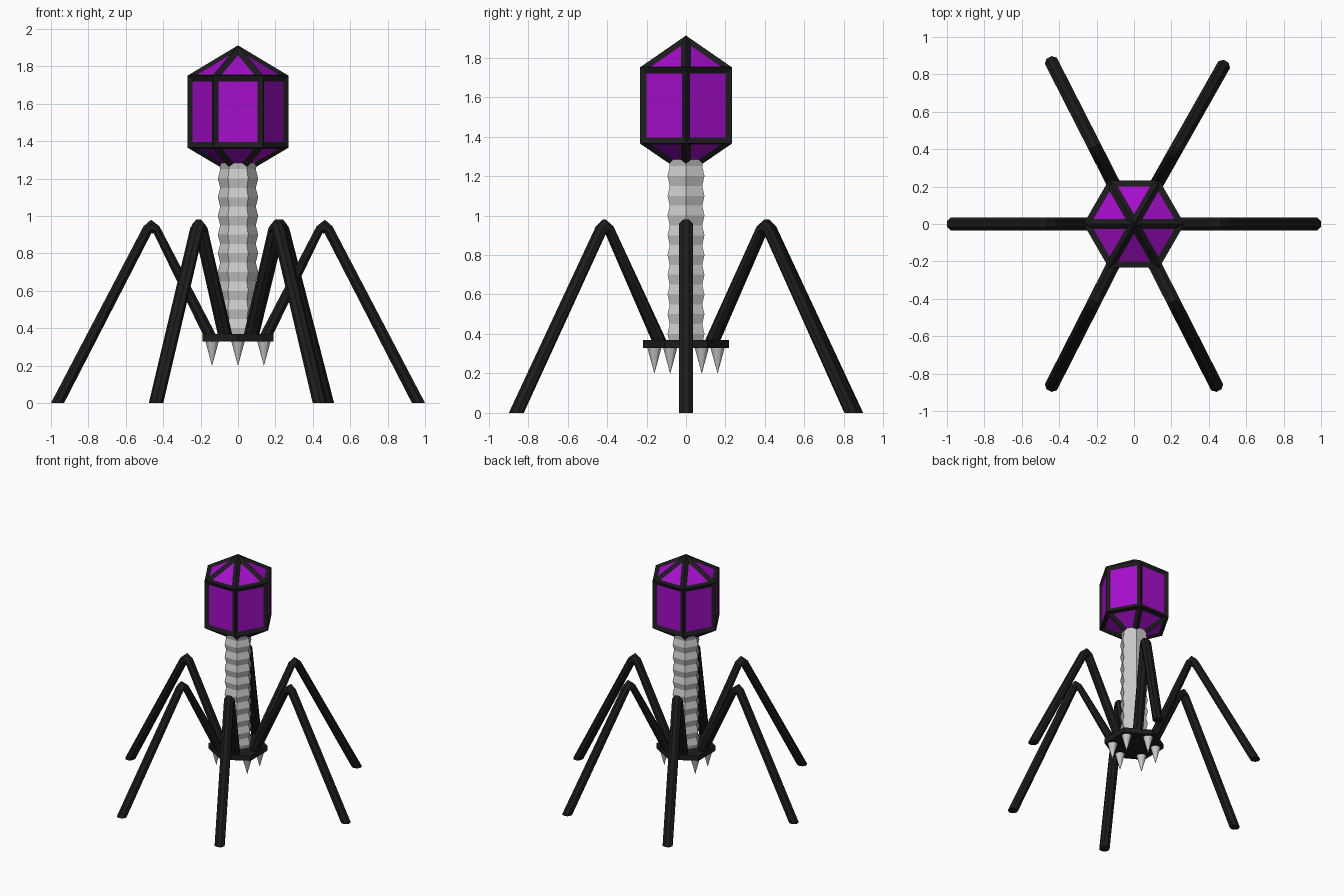
import bpy, bmesh
from math import cos, sin, pi, radians

if "Cube" in bpy.data.objects:
    bpy.data.objects.remove(bpy.data.objects["Cube"])


def material(name, rgb):
    m = bpy.data.materials.new(name)
    m.diffuse_color = (*rgb, 1)
    m.use_nodes = True
    m.node_tree.nodes["Principled BSDF"].inputs["Base Color"].default_value = m.diffuse_color
    return m


BLACK = material("black", (0.012, 0.012, 0.012))
PURPLE = material("purple", (0.38, 0.004, 0.6))


def finish(name, bm, *mats):
    bmesh.ops.recalc_face_normals(bm, faces=bm.faces)
    me = bpy.data.meshes.new(name)
    bm.to_mesh(me)
    bm.free()
    for m in mats:
        me.materials.append(m)
    ob = bpy.data.objects.new(name, me)
    bpy.context.collection.objects.link(ob)
    return ob


def loft(bm, rings):
    """Skin a list of closed point rings and cap the ends."""
    rows = [[bm.verts.new(p) for p in ring] for ring in rings]
    for a, b in zip(rows, rows[1:]):
        for i in range(len(a)):
            j = (i + 1) % len(a)
            bm.faces.new((a[i], a[j], b[j], b[i]))
    bm.faces.new(rows[0])
    bm.faces.new(rows[-1])
    return rows


def ngon(n, r, z, start=0.0):
    return [(r * cos(start + 2 * pi * i / n), r * sin(start + 2 * pi * i / n), z) for i in range(n)]


# Head: hexagonal prism with pointed ends, recessed purple panels in a black frame
bm = bmesh.new()
rows = loft(bm, [ngon(6, 0.27, 1.365), ngon(6, 0.27, 1.75)])
for cap in [f for f in bm.faces if len(f.verts) == 6]:
    top = cap.calc_center_median().z > 1.5
    apex = bmesh.ops.poke(bm, faces=[cap])["verts"][0]
    apex.co.z = 1.912 if top else 1.205
bmesh.ops.recalc_face_normals(bm, faces=bm.faces)
panels = list(bm.faces)
bmesh.ops.inset_individual(bm, faces=panels, thickness=0.031, depth=-0.014, use_even_offset=True)
for f in panels:
    f.material_index = 1
finish("head", bm, BLACK, PURPLE)

# Tail: ribbed hexagonal tube
bm = bmesh.new()
STEPS = 19
loft(bm, [ngon(6, 0.108 if i % 2 else 0.095, 0.35 + i * 0.95 / STEPS) for i in range(STEPS + 1)])
finish("ribbed_tail", bm)

# Base plate
bm = bmesh.new()
loft(bm, [ngon(6, 0.218, z, pi / 2) for z in (0.33, 0.37)])
finish("base_plate", bm, BLACK)

# Spikes under the plate
for i, (x, y) in enumerate(p[:2] for p in ngon(6, 0.16, 0, pi / 2)):
    bpy.ops.mesh.primitive_cone_add(vertices=12, radius1=0, radius2=0.038, depth=0.14,
                                    location=(x, y, 0.268))
    bpy.context.object.name = f"spike_{i + 1}"

# Legs: octagonal section; each pair is the outer and inner edge in (radius, z)
PROFILE = [((1.0, 0), (0.93, 0)),
           ((0.505, 0.945), (0.462, 0.91)),
           ((0.465, 0.98), (0.458, 0.905)),
           ((0.42, 0.945), (0.452, 0.91)),
           ((0.105, 0.34), (0.175, 0.34))]


def leg(name, angle):
    ca, sa = cos(angle), sin(angle)
    k = 1 / cos(pi / 8)
    rings = []
    for (r0, z0), (r1, z1) in PROFILE:
        ring = []
        for i in range(8):
            t = pi / 8 + i * pi / 4
            u, v = cos(t) * k / 2, sin(t) * k * 0.036
            r = (r0 + r1) / 2 + u * (r0 - r1)
            z = (z0 + z1) / 2 + u * (z0 - z1)
            ring.append((r * ca - v * sa, r * sa + v * ca, z))
        rings.append(ring)
    bm = bmesh.new()
    loft(bm, rings)
    finish(name, bm, BLACK)


for i, a in enumerate((0, 60.5, 117, 180, 243, 297)):
    leg(f"leg_{i + 1}", radians(a))
